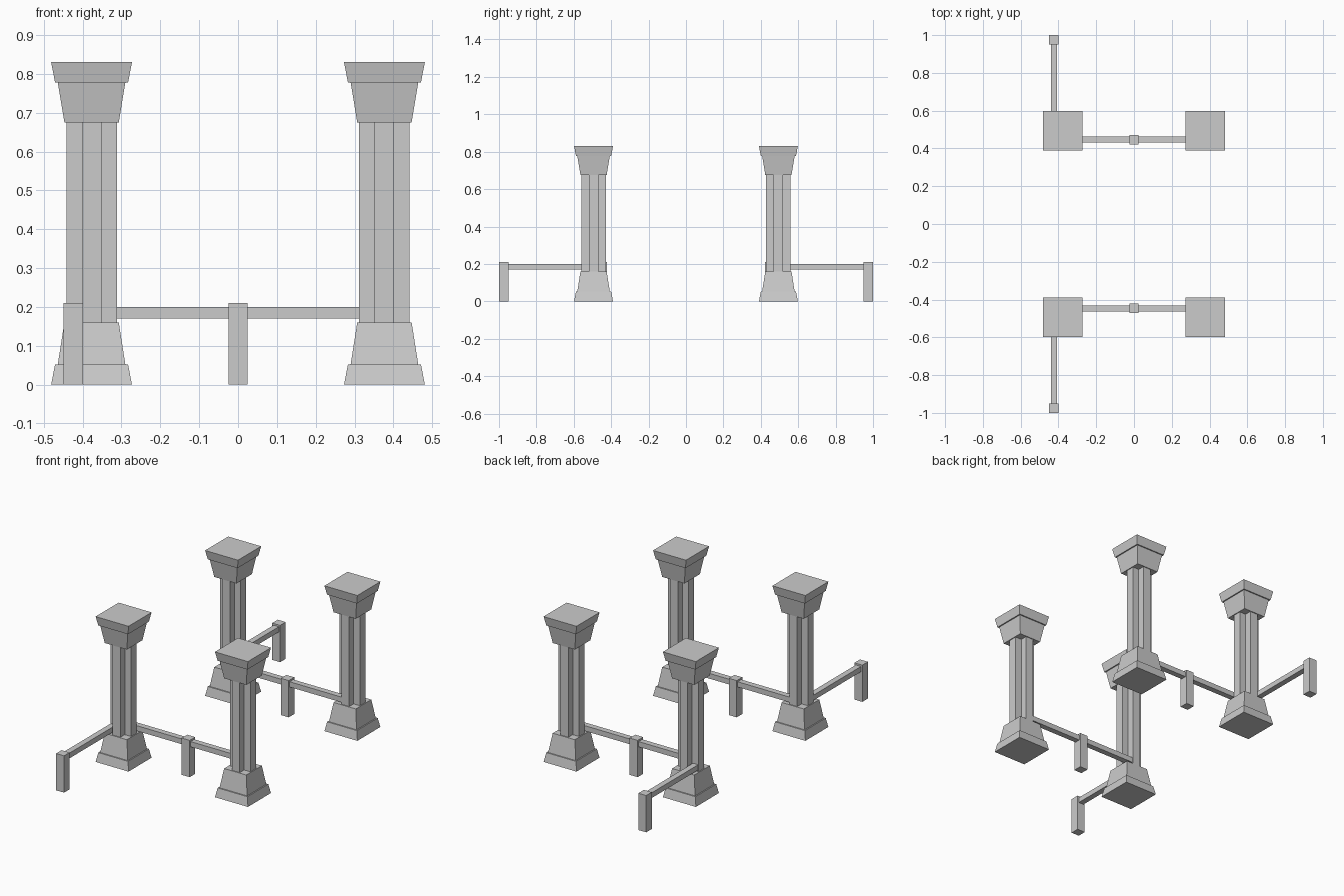
import bpy, bmesh

if "Cube" in bpy.data.objects:
    bpy.data.objects.remove(bpy.data.objects["Cube"])

PX, PY = 0.377, 0.494      # pillar centre
RY, RX = 0.447, 0.424      # rail centre lines


def finish(bm, name):
    bmesh.ops.recalc_face_normals(bm, faces=bm.faces)
    me = bpy.data.meshes.new(name)
    bm.to_mesh(me)
    bm.free()
    ob = bpy.data.objects.new(name, me)
    bpy.context.collection.objects.link(ob)
    return ob


def block(name, cx, cy, z0, z1, hx, hy, taper=1.0):
    """Box with half sizes hx, hy at the bottom, scaled by taper at the top."""
    bm = bmesh.new()
    bmesh.ops.create_cube(bm, size=2)
    for v in bm.verts:
        k = taper if v.co.z > 0 else 1.0
        v.co = (cx + v.co.x * hx * k, cy + v.co.y * hy * k, z1 if v.co.z > 0 else z0)
    return finish(bm, name)


def shaft(name, cx, cy, z0, z1, long=0.065, short=0.025):
    """Cross-section column extruded upwards."""
    quarter = [(long, -short), (long, short), (short, short)]
    pts = []
    for _ in range(4):
        pts += quarter
        quarter = [(-y, x) for x, y in quarter]
    bm = bmesh.new()
    face = bm.faces.new([bm.verts.new((cx + x, cy + y, z0)) for x, y in pts])
    ext = bmesh.ops.extrude_face_region(bm, geom=[face], use_keep_orig=True)
    for v in ext["geom"]:
        if isinstance(v, bmesh.types.BMVert):
            v.co.z = z1
    return finish(bm, name)


for sy, side in ((-1, "front"), (1, "back")):
    # pillars: stepped base, cross-shaped shaft, stepped capital
    for sx, hand in ((-1, "left"), (1, "right")):
        x, y, tag = sx * PX, sy * PY, f"{side}_{hand}"
        for part, z0, z1, h0, h1 in (
            ("plinth", 0, 0.052, 0.104, 0.094),
            ("base", 0.052, 0.16, 0.087, 0.070),
            ("capital", 0.675, 0.778, 0.070, 0.087),
            ("cap_slab", 0.778, 0.83, 0.094, 0.104),
        ):
            block(f"{part}_{tag}", x, y, z0, z1, h0, h0, h1 / h0)
        shaft(f"shaft_{tag}", x, y, 0.16, 0.675)

    # railing between the pillars with its middle post
    block(f"cross_rail_{side}", 0, sy * RY, 0.17, 0.20, PX - 0.02, 0.0165)
    block(f"middle_post_{side}", 0, sy * RY, 0, 0.21, 0.025, 0.025)

    # railing running outwards from the left pillar with its end post
    block(f"side_rail_{side}", -RX, sy * 0.74, 0.17, 0.20, 0.0165, 0.23)
    block(f"end_post_{side}", -RX, sy * 0.975, 0, 0.21, 0.025, 0.025)
